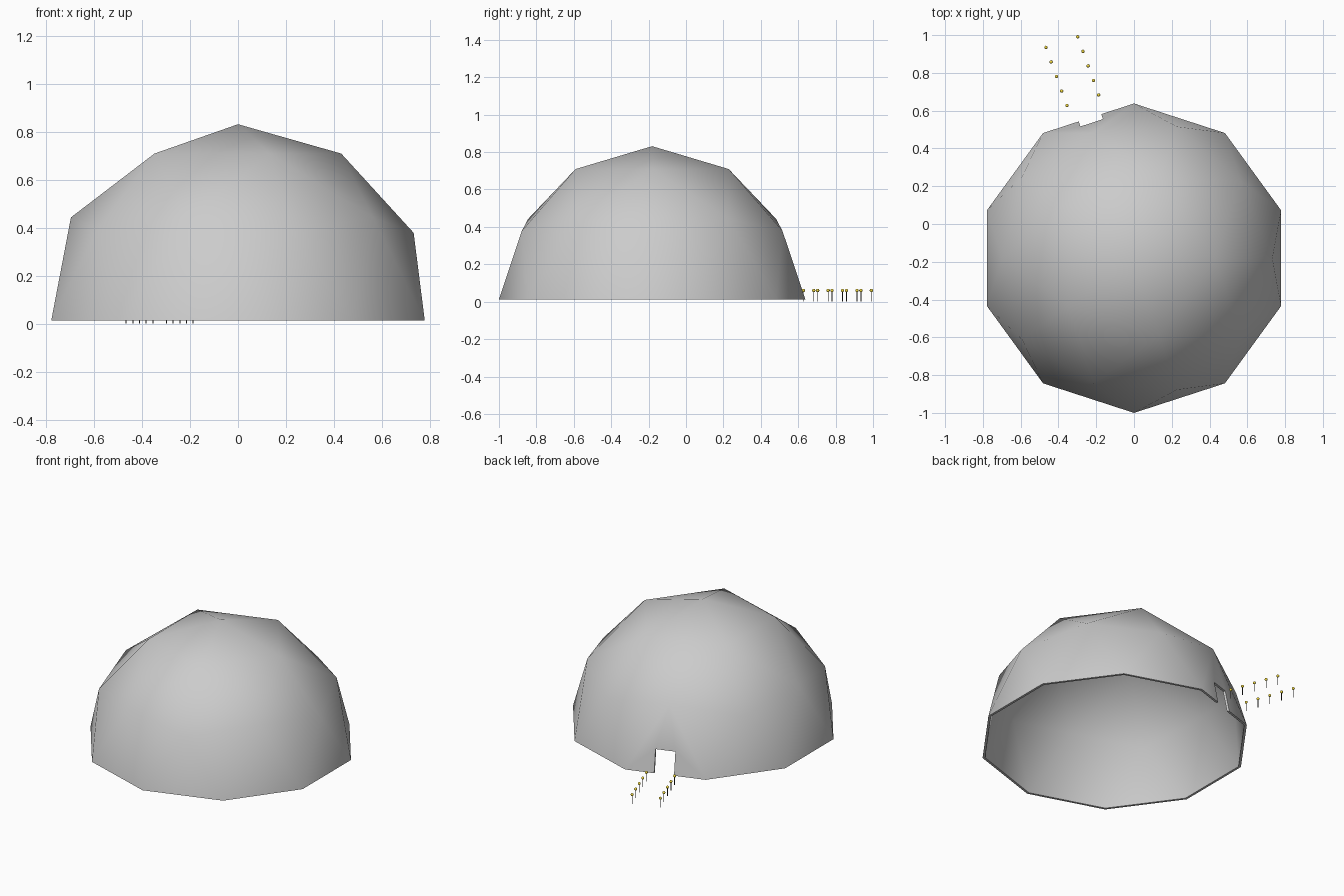
import bpy, bmesh, math
from mathutils import Vector, Matrix

if "Cube" in bpy.data.objects:
    bpy.data.objects.remove(bpy.data.objects["Cube"])

R, WALL, CENTRE = 0.819, 0.016, Vector((0, -0.181, 0.0125))
DOOR_ANGLE = math.radians(108)


def material(name, colour):
    m = bpy.data.materials.new(name)
    m.diffuse_color = colour
    m.use_nodes = True
    m.node_tree.nodes["Principled BSDF"].inputs["Base Color"].default_value = m.diffuse_color
    return m


def finish(bm, name, mat=None):
    mesh = bpy.data.meshes.new(name)
    bm.to_mesh(mesh)
    bm.free()
    ob = bpy.data.objects.new(name, mesh)
    bpy.context.collection.objects.link(ob)
    if mat:
        mesh.materials.append(mat)
    return ob


def smooth(ob):
    bpy.ops.object.select_all(action='DESELECT')
    ob.select_set(True)
    bpy.context.view_layer.objects.active = ob
    bpy.ops.object.shade_smooth_by_angle(angle=math.radians(30))


# Dome: outer and inner half of a low-poly icosphere, joined by a flat rim
bm = bmesh.new()
src = bmesh.new()
bmesh.ops.create_icosphere(src, subdivisions=2, radius=1)
bmesh.ops.delete(src, geom=[v for v in src.verts if v.co.z < -0.01], context='VERTS')
outer = {v: bm.verts.new(CENTRE + v.co * R) for v in src.verts}
inner = {v: bm.verts.new(CENTRE + v.co * (R - WALL)) for v in src.verts}
for f in src.faces:
    bm.faces.new([outer[v] for v in f.verts])
    bm.faces.new([inner[v] for v in reversed(f.verts)])
for loop in [l for f in src.faces for l in f.loops if l.edge.is_boundary]:
    a, b = loop.vert, loop.link_loop_next.vert
    bm.faces.new((outer[b], outer[a], inner[a], inner[b]))
src.free()
bm.normal_update()
dome = finish(bm, "dome_shell")

# Doorway cutter, facing out through one flat side of the dome
bm = bmesh.new()
bmesh.ops.create_cube(bm, size=1)
bmesh.ops.transform(bm, verts=bm.verts, matrix=Matrix.Translation((-0.232, 0.56, 0.06))
                    @ Matrix.Rotation(DOOR_ANGLE, 4, 'Z')
                    @ Matrix.Diagonal((0.3, 0.125, 0.2, 1)))
cutter = finish(bm, "doorway_cutter")
cutter.hide_render = True
cut = dome.modifiers.new("doorway", 'BOOLEAN')
cut.operation = 'DIFFERENCE'
cut.solver = 'EXACT'
cut.object = cutter
bpy.context.view_layer.objects.active = dome
dome.select_set(True)
bpy.ops.object.modifier_apply(modifier=cut.name)
bpy.data.objects.remove(cutter)
smooth(dome)

# Path lights: two rows of five thin stakes with round yellow heads
yellow = material("lamp_yellow", (0.9, 0.7, 0.05, 1))
dark = material("stake_dark", (0.04, 0.04, 0.04, 1))
for side, start in (("left", (-0.355, 0.627)), ("right", (-0.187, 0.683))):
    for i in range(5):
        x, y = start[0] - 0.0278 * i, start[1] + 0.077 * i
        bm = bmesh.new()
        bmesh.ops.create_cone(bm, cap_ends=True, segments=8, radius1=0.002, radius2=0.002,
                              depth=0.06, matrix=Matrix.Translation((x, y, 0.03)))
        smooth(finish(bm, f"stake_{side}_{i + 1}", dark))
        bm = bmesh.new()
        bmesh.ops.create_uvsphere(bm, u_segments=12, v_segments=8, radius=0.009,
                                  matrix=Matrix.Translation((x, y, 0.06)))
        smooth(finish(bm, f"lamp_head_{side}_{i + 1}", yellow))
